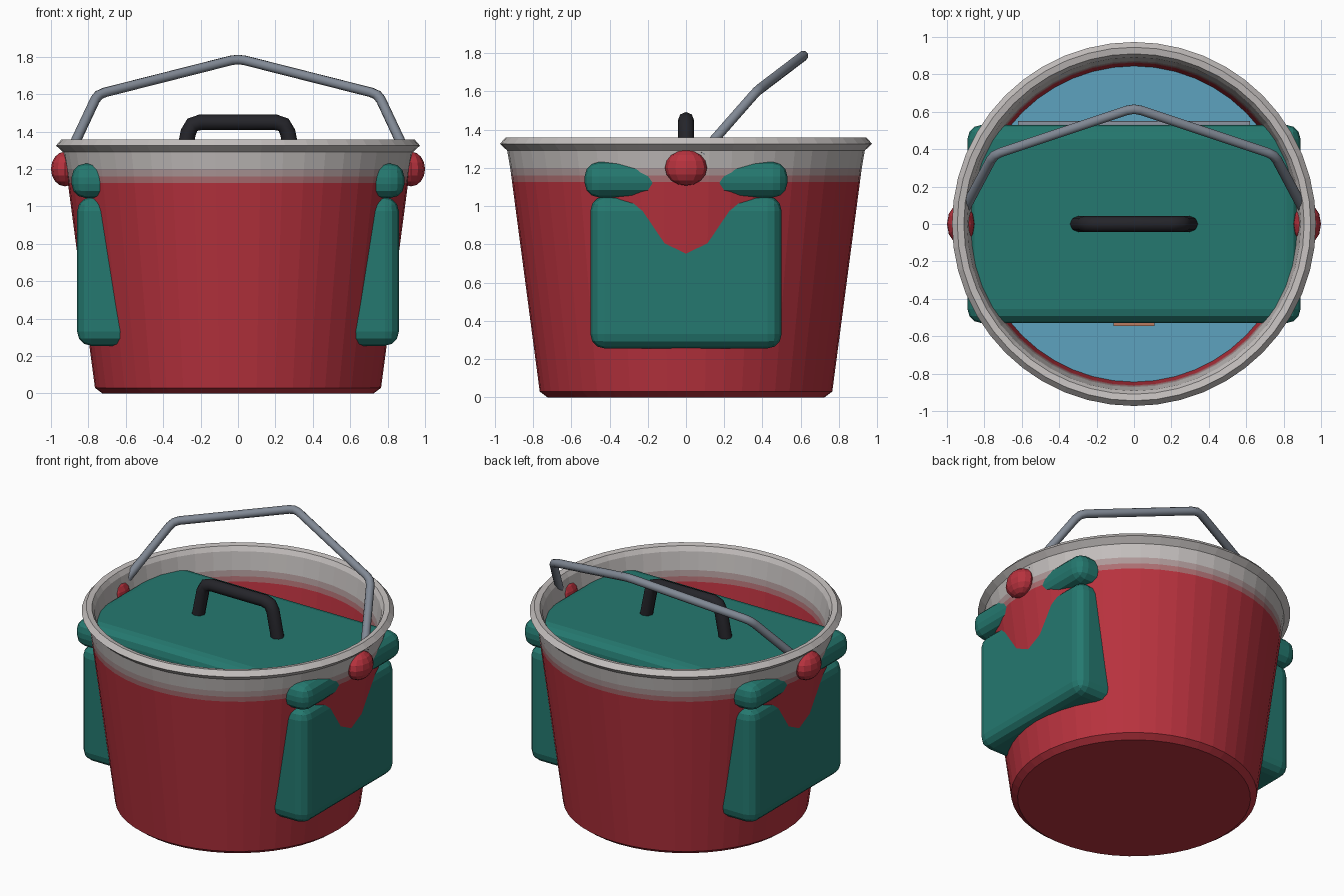
import bpy, bmesh, math
from mathutils import Vector

cube = bpy.data.objects.get("Cube")
if cube:
    bpy.data.objects.remove(cube, do_unlink=True)


def material(name, rgb):
    m = bpy.data.materials.new(name)
    m.use_nodes = True
    m.diffuse_color = (*rgb, 1)
    m.node_tree.nodes["Principled BSDF"].inputs["Base Color"].default_value = (*rgb, 1)
    return m


RED = material("bucket red", (0.48, 0.032, 0.048))
GREY = material("rim grey", (0.55, 0.52, 0.51))
FADE_LIGHT = material("faded grey", (0.43, 0.32, 0.32))
FADE_DARK = material("faded red", (0.42, 0.16, 0.17))
GREEN = material("box green", (0.018, 0.19, 0.16))
WATER = material("water blue", (0.11, 0.36, 0.52))
METAL = material("steel", (0.22, 0.25, 0.30))
BLACK = material("grip black", (0.018, 0.018, 0.023))
ORANGE = material("latch orange", (0.5, 0.2, 0.12))


def mesh_object(name, bm, *mats):
    bmesh.ops.recalc_face_normals(bm, faces=bm.faces[:])
    me = bpy.data.meshes.new(name)
    bm.to_mesh(me)
    bm.free()
    for m in mats:
        me.materials.append(m)
    ob = bpy.data.objects.new(name, me)
    bpy.context.collection.objects.link(ob)
    return ob


def lathe(name, profile, *mats, sides=48):
    bm = bmesh.new()
    verts = [bm.verts.new((r, 0, z)) for r, z in profile]
    edges = [bm.edges.new(pair) for pair in zip(verts, verts[1:])]
    bmesh.ops.spin(bm, geom=verts + edges, axis=(0, 0, 1), cent=(0, 0, 0),
                   angle=math.tau, steps=sides)
    bmesh.ops.remove_doubles(bm, verts=bm.verts[:], dist=0.0005)
    return mesh_object(name, bm, *mats)


def box(name, low, high, bevel, mat, segments=3):
    bm = bmesh.new()
    bmesh.ops.create_cube(bm, size=1)
    low, high = Vector(low), Vector(high)
    bmesh.ops.scale(bm, vec=high - low, verts=bm.verts[:])
    bmesh.ops.translate(bm, vec=(low + high) / 2, verts=bm.verts[:])
    if bevel:
        bmesh.ops.bevel(bm, geom=bm.edges[:], offset=bevel, segments=segments,
                        profile=0.5, affect='EDGES')
    return mesh_object(name, bm, mat)


def tube(name, points, radius, cut, mat):
    # Clip each corner of the path into a short bend
    pts = [Vector(p) for p in points]
    path = [pts[0]]
    for a, b, c in zip(pts, pts[1:], pts[2:]):
        before = b + (a - b).normalized() * cut
        after = b + (c - b).normalized() * cut
        path += [before, (before + after + 2 * b) / 4, after]
    path.append(pts[-1])
    cu = bpy.data.curves.new(name, 'CURVE')
    cu.dimensions = '3D'
    cu.bevel_depth = radius
    cu.bevel_resolution = 2
    cu.use_fill_caps = True
    spline = cu.splines.new('POLY')
    spline.points.add(len(path) - 1)
    for sp, p in zip(spline.points, path):
        sp.co = (*p, 1)
    cu.materials.append(mat)
    ob = bpy.data.objects.new(name, cu)
    bpy.context.collection.objects.link(ob)
    bpy.ops.object.select_all(action='DESELECT')
    ob.select_set(True)
    bpy.context.view_layer.objects.active = ob
    bpy.ops.object.convert(target='MESH')
    return ob


def outer(z):
    return 0.761 + 0.132 * z


def inner(z):
    return outer(z) - 0.047


# Bucket: tapered wall with a faded upper band and a flared rim
BANDS = (1.125, 1.16, 1.2)
profile = [(0, 0), (0.725, 0), (outer(0.03), 0.03)]
profile += [(outer(z), z) for z in BANDS]
profile += [(0.935, 1.29), (0.973, 1.325), (0.945, 1.357), (0.91, 1.35), (0.892, 1.32)]
profile += [(inner(z), z) for z in reversed(BANDS)]
profile += [(inner(0.06), 0.06), (0, 0.06)]
bucket = lathe("bucket", profile, RED, FADE_DARK, FADE_LIGHT, GREY)
for face in bucket.data.polygons:
    face.material_index = sum(face.center.z > z for z in BANDS)

# Water surface inside the bucket
lathe("water", [(0, 0.99), (inner(0.99) + 0.004, 0.99)], WATER)

# Storage box passing through the bucket walls
box("box_body", (-0.86, -0.5, 0.255), (0.86, 0.5, 1.05), 0.075, GREEN)
box("box_lid", (-0.89, -0.53, 1.045), (0.89, 0.53, 1.23), 0.075, GREEN)
box("front_latch", (-0.11, -0.545, 1.02), (0.11, -0.5, 1.13), 0, ORANGE)
tube("rear_hinge", [(-0.62, 0.53, 1.06), (0.62, 0.53, 1.06)], 0.02, 0, METAL)

# Grip on the lid
tube("lid_grip", [(-0.305, 0, 1.2), (-0.255, 0, 1.45), (0.255, 0, 1.45), (0.305, 0, 1.2)],
     0.042, 0.055, BLACK)

# Tilted carrying handle
half = [(0.905, 0.08, 1.27), (0.75, 0.37, 1.6)]
tube("carrying_handle", half + [(0, 0.62, 1.79)] + [(-x, y, z) for x, y, z in reversed(half)],
     0.027, 0.04, METAL)

# Pivot knobs on both sides
for side, label in ((1, "left"), (-1, "right")):
    bm = bmesh.new()
    bmesh.ops.create_uvsphere(bm, u_segments=12, v_segments=8, radius=1)
    bmesh.ops.scale(bm, vec=(0.075, 0.11, 0.093), verts=bm.verts[:])
    bmesh.ops.translate(bm, vec=(side * 0.925, 0, 1.2), verts=bm.verts[:])
    mesh_object(label + "_pivot_knob", bm, RED)
